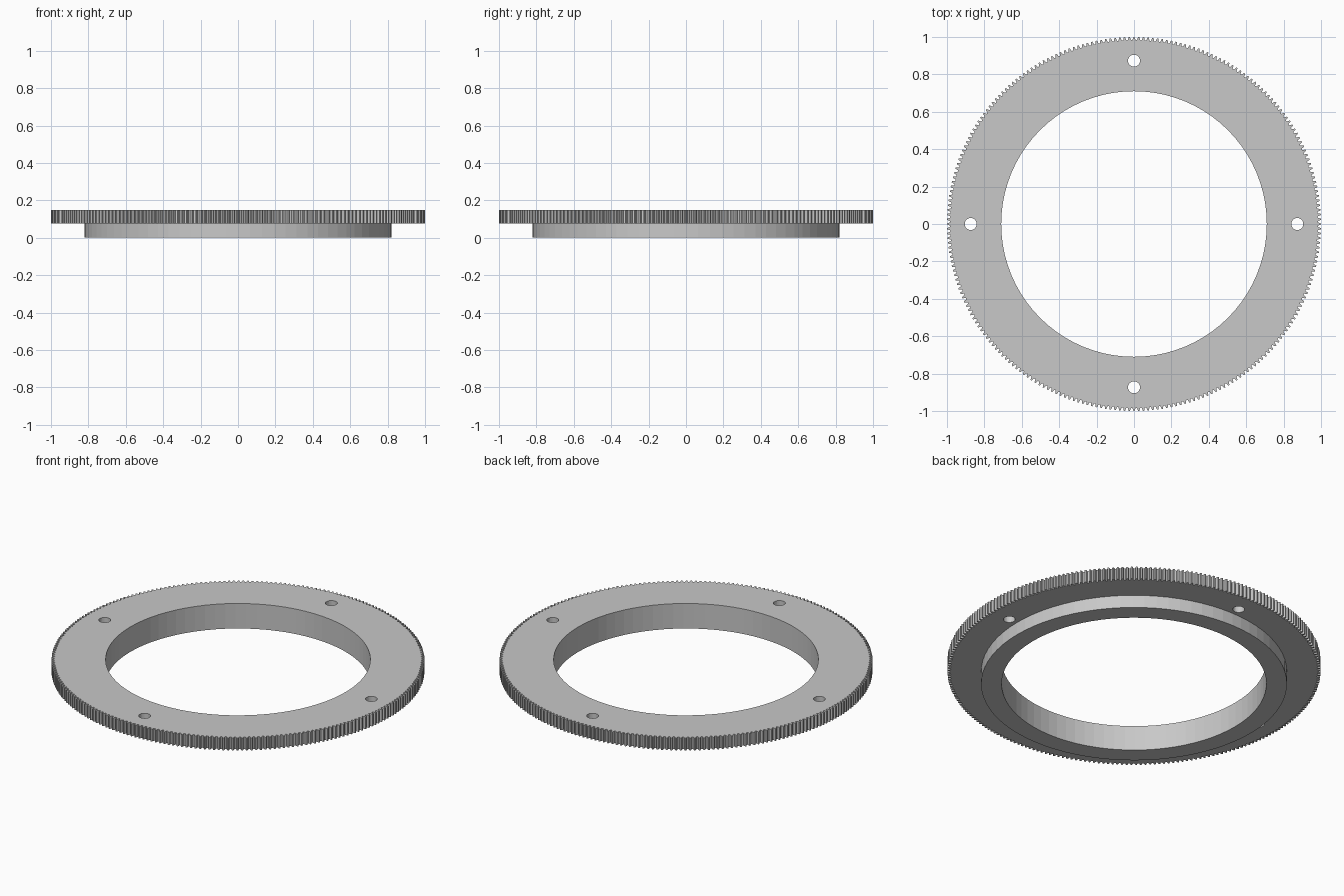
import bpy
import bmesh
from math import cos, sin, pi, tau

cube = bpy.data.objects.get("Cube")
if cube:
    bpy.data.objects.remove(cube, do_unlink=True)

TEETH = 248
TIP, ROOT = 1.0, 0.983
BORE, HUB = 0.71, 0.82
HOLE, HOLE_RING = 0.032, 0.873
HUB_TOP, TOP = 0.075, 0.148

steel = bpy.data.materials.new("grey_metal")
steel.use_nodes = True
grey = (0.58, 0.58, 0.58, 1)
steel.diffuse_color = grey
steel.node_tree.nodes["Principled BSDF"].inputs["Base Color"].default_value = grey


def circle(radius, sides, cx=0, cy=0):
    return [(cx + radius * cos(tau * i / sides), cy + radius * sin(tau * i / sides))
            for i in range(sides)]


def gear_outline():
    # Each tooth tapers from a wide root to a narrow tip
    pitch = tau / TEETH
    points = []
    for i in range(TEETH):
        for offset, radius in ((-0.34, ROOT), (-0.14, TIP), (0.14, TIP), (0.34, ROOT)):
            a = (i + offset) * pitch
            points.append((radius * cos(a), radius * sin(a)))
    return points


bm = bmesh.new()


def ring(points, z):
    return [bm.verts.new((x, y, z)) for x, y in points]


def band(a, b):
    # Quads between two rings with matching corners
    for i in range(len(a)):
        bm.faces.new((a[i - 1], a[i], b[i], b[i - 1]))


def wall(points, z0, z1):
    low, high = ring(points, z0), ring(points, z1)
    band(low, high)
    return low, high


def fill(*rings):
    # Flat face bounded by an outer ring and its holes
    edges = [bm.edges.get((r[i - 1], r[i])) for r in rings for i in range(len(r))]
    bmesh.ops.triangle_fill(bm, use_beauty=True, edges=edges)


# Side walls: toothed rim, hub, bore and four bolt holes
rim_low, rim_high = wall(gear_outline(), HUB_TOP, TOP)
hub_low, hub_high = wall(circle(HUB, 80), 0, HUB_TOP)
bore_low, bore_high = wall(circle(BORE, 80), 0, TOP)
holes_low, holes_high = [], []
for k in range(4):
    a = k * pi / 2
    low, high = wall(circle(HOLE, 24, HOLE_RING * cos(a), HOLE_RING * sin(a)), HUB_TOP, TOP)
    holes_low.append(low)
    holes_high.append(high)

# Flat faces: plate top, plate underside and hub underside
fill(rim_high, bore_high, *holes_high)
fill(rim_low, hub_high, *holes_low)
band(hub_low, bore_low)
bmesh.ops.recalc_face_normals(bm, faces=bm.faces)

mesh = bpy.data.meshes.new("ring_gear")
bm.to_mesh(mesh)
bm.free()
mesh.materials.append(steel)
gear = bpy.data.objects.new("ring_gear", mesh)
bpy.context.collection.objects.link(gear)
